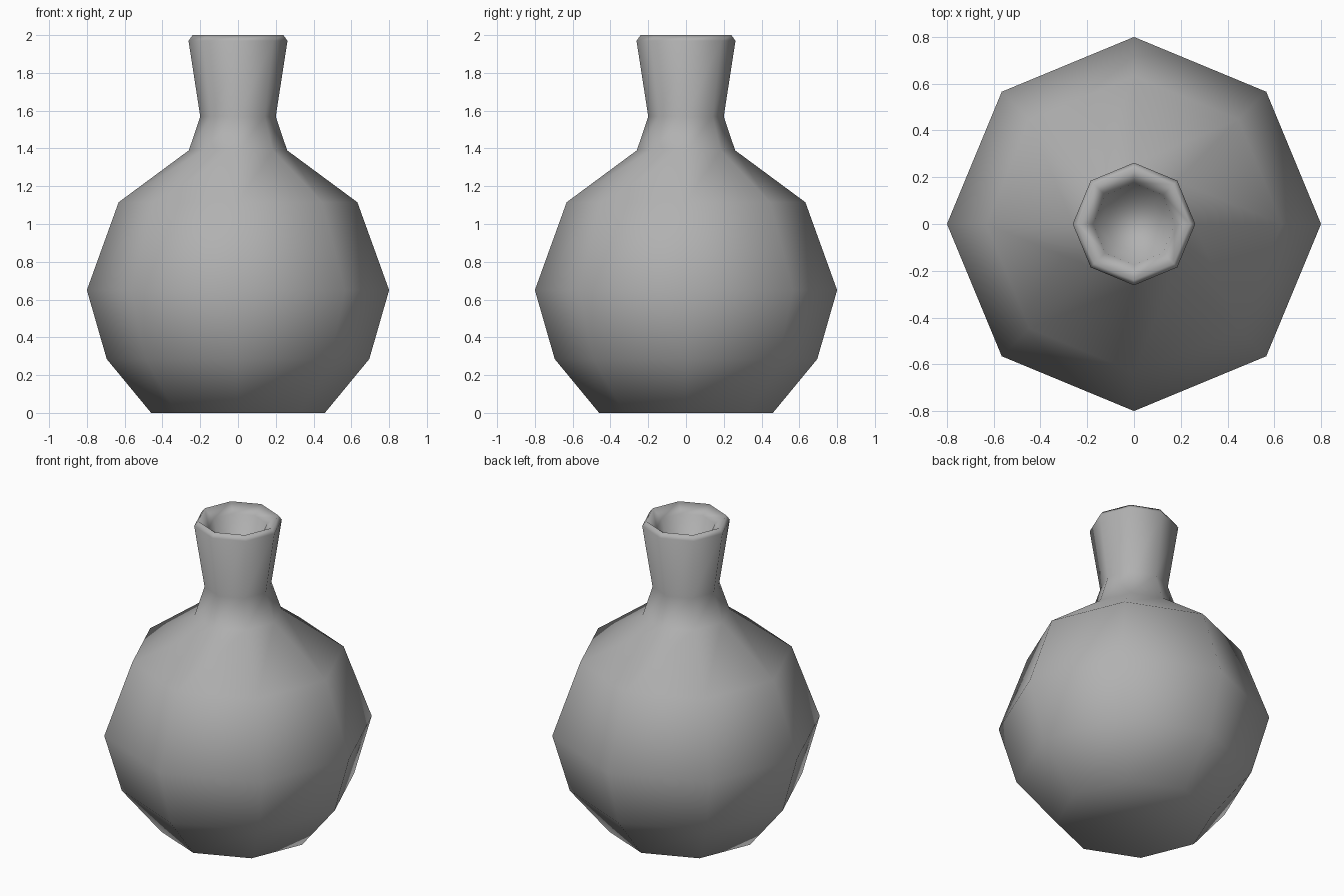
import bpy, bmesh, math

if "Cube" in bpy.data.objects:
    bpy.data.objects.remove(bpy.data.objects["Cube"])

SIDES = 8

# Radius/height profile: outer wall upward, over the rim, down into the mouth
PROFILE = [(0.46, 0.0), (0.695, 0.285), (0.80, 0.65), (0.632, 1.115),
           (0.26, 1.39), (0.20, 1.57), (0.262, 1.97), (0.24, 2.0),
           (0.175, 1.95), (0.125, 1.75)]


def lathe(name, profile, sides):
    bm = bmesh.new()
    rings = [[bm.verts.new((r * math.cos(2 * math.pi * i / sides),
                            r * math.sin(2 * math.pi * i / sides), z))
              for i in range(sides)] for r, z in profile]
    for a, b in zip(rings, rings[1:]):
        for i in range(sides):
            j = (i + 1) % sides
            bm.faces.new((a[i], a[j], b[j], b[i]))
    # Base and mouth floor
    bm.faces.new(rings[0][::-1])
    bm.faces.new(rings[-1])
    for f in bm.faces:
        f.smooth = True
    mesh = bpy.data.meshes.new(name)
    bm.to_mesh(mesh)
    bm.free()
    obj = bpy.data.objects.new(name, mesh)
    bpy.context.collection.objects.link(obj)
    return obj


# Round flask with flared neck
flask = lathe("flask", PROFILE, SIDES)

# Dark grey surface
grey = bpy.data.materials.new("dark_grey")
grey.diffuse_color = (0.44, 0.44, 0.44, 1)
grey.use_nodes = True
grey.node_tree.nodes["Principled BSDF"].inputs["Base Color"].default_value = grey.diffuse_color
flask.data.materials.append(grey)
